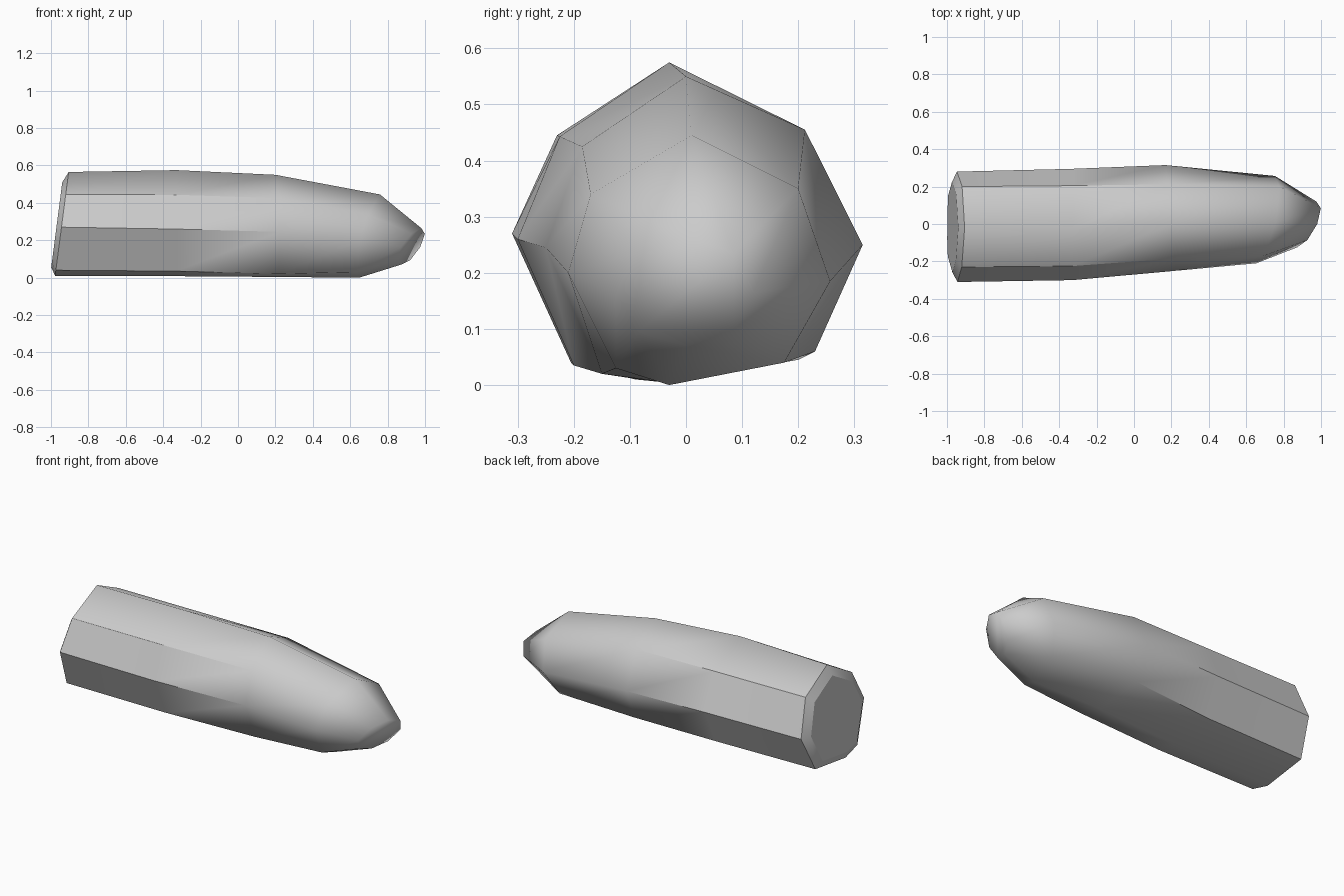
import bpy, bmesh

cube = bpy.data.objects.get("Cube")
if cube:
    bpy.data.objects.remove(cube, do_unlink=True)

# One grey colour
GREY = (0.6, 0.6, 0.6, 1)
mat = bpy.data.materials.new("plain_grey")
mat.use_nodes = True
mat.diffuse_color = GREY
mat.node_tree.nodes["Principled BSDF"].inputs["Base Color"].default_value = GREY

# Cross-sections (y, z): top, then round the back, underside and front
BASE = [(-.02, .565), (.2, .46), (.28, .25), (.185, .045),
        (-.09, .01), (-.205, .04), (-.31, .27), (-.23, .445)]
MIDDLE = [(-.03, .575), (.205, .458), (.295, .25), (.2, .045),
          (-.07, .008), (-.2, .035), (-.3, .26), (-.225, .443)]
KNUCKLE = [(0, .55), (.212, .455), (.315, .25), (.23, .06),
           (-.03, .004), (-.15, .02), (-.25, .245), (-.185, .425)]
NOSE = [(.01, .445), (.2, .35), (.257, .185), (.175, .04),
        (-.03, 0), (-.125, .03), (-.21, .2), (-.17, .34)]
TIP = [(0, .265), (.085, .235), (.12, .165), (.085, .095),
       (0, .07), (-.085, .095), (-.125, .165), (-.085, .235)]


def shrink(profile, factor):
    cy = sum(p[0] for p in profile) / len(profile)
    cz = sum(p[1] for p in profile) / len(profile)
    return [(cy + (y - cy) * factor, cz + (z - cz) * factor) for y, z in profile]


bm = bmesh.new()


def ring(profile, x, lean=0, yaw=0):
    """Section at x, tilted by lean along z and yaw along y."""
    cz = sum(p[1] for p in profile) / len(profile)
    return [bm.verts.new((x + yaw * y + lean * (z - cz), y, z)) for y, z in profile]


rings = [ring(shrink(BASE, .82), -.972, .13),
         ring(BASE, -.945, .13),
         ring(MIDDLE, -.33),
         ring(KNUCKLE, .2, 0, -.1),
         ring(NOSE, .7, .23, .22),
         ring(TIP, .925, .55, .42)]

# Skin between the sections, plus the two end faces
for a, b in zip(rings, rings[1:]):
    for i in range(len(a)):
        j = (i + 1) % len(a)
        bm.faces.new((a[i], a[j], b[j], b[i]))
bm.faces.new(rings[0])
bm.faces.new(rings[-1])
bmesh.ops.recalc_face_normals(bm, faces=bm.faces)

# Smooth skin, with hard rims at the base and hard ridges along the sides
for face in bm.faces:
    face.smooth = True
for loop in rings[:2]:
    for a, b in zip(loop, loop[1:] + loop[:1]):
        bm.edges.get((a, b)).smooth = False
for a, b in zip(rings[1:3], rings[2:4]):
    for i in (1, 2, 3, 5, 6, 7):
        bm.edges.get((a[i], b[i])).smooth = False

mesh = bpy.data.meshes.new("bent_rod")
bm.to_mesh(mesh)
bm.free()
mesh.materials.append(mat)
rod = bpy.data.objects.new("bent_rod", mesh)
bpy.context.collection.objects.link(rod)
